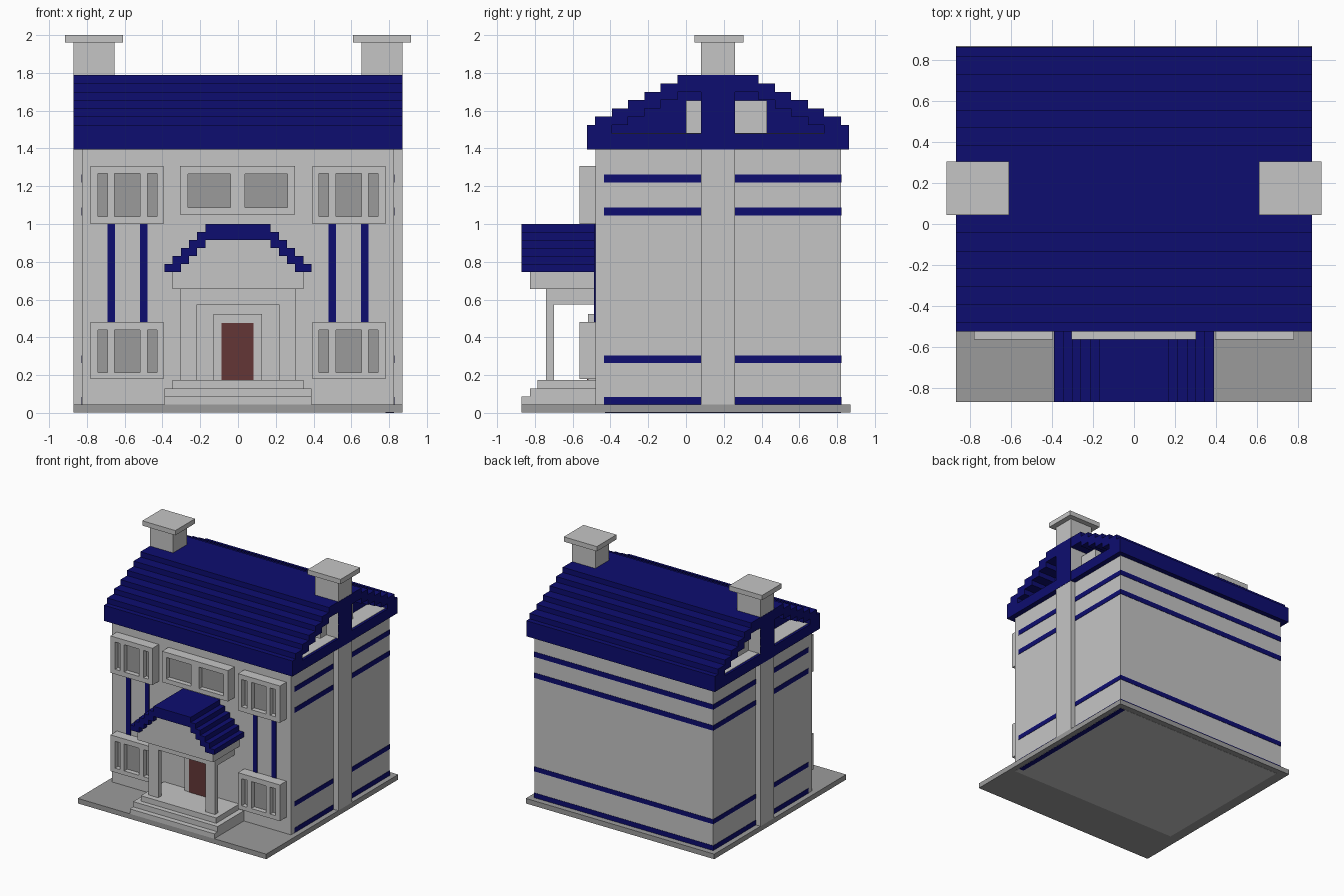
import bpy, bmesh
from mathutils import Vector

cube = bpy.data.objects.get("Cube")
if cube:
    bpy.data.objects.remove(cube, do_unlink=True)


def material(name, rgb):
    m = bpy.data.materials.new(name)
    m.diffuse_color = (*rgb, 1)
    m.use_nodes = True
    bsdf = m.node_tree.nodes["Principled BSDF"]
    bsdf.inputs["Base Color"].default_value = (*rgb, 1)
    bsdf.inputs["Roughness"].default_value = 0.8
    return m


STONE = material("light grey stone", (0.56, 0.56, 0.56))
DARK = material("mid grey", (0.33, 0.33, 0.33))
BLUE = material("navy blue", (0.004, 0.004, 0.16))
BROWN = material("door brown", (0.125, 0.037, 0.037))


def boxes(name, mat, spans):
    """One object from boxes given as (x0, x1, y0, y1, z0, z1)."""
    bm = bmesh.new()
    for x0, x1, y0, y1, z0, z1 in spans:
        for v in bmesh.ops.create_cube(bm, size=1)["verts"]:
            v.co = Vector((x0 if v.co.x < 0 else x1,
                           y0 if v.co.y < 0 else y1,
                           z0 if v.co.z < 0 else z1))
    mesh = bpy.data.meshes.new(name)
    bm.to_mesh(mesh)
    bm.free()
    mesh.materials.append(mat)
    ob = bpy.data.objects.new(name, mesh)
    bpy.context.collection.objects.link(ob)
    return ob


def mirrored(spans):
    return spans + [(-b, -a, *rest) for a, b, *rest in spans]


FRONT, BACK, SIDE = -0.48, 0.82, 0.825

# Ground slab, with the house footprint showing underneath
boxes("ground_slab", DARK, [(-0.87, 0.87, -0.87, 0.87, 0.003, 0.045)])
boxes("house_footprint", STONE, [(-0.78, SIDE, FRONT, BACK, 0.0015, 0.004)])
boxes("footprint_stripe", BLUE, [(0.78, 0.825, -0.43, BACK, 0, 0.004)])

# Main walls and the blue string courses on the sides and back
boxes("walls", STONE, [(-SIDE, SIDE, FRONT, BACK, 0.04, 1.40)])
courses = []
for z0, z1 in ((0.045, 0.085), (0.265, 0.304), (1.045, 1.087), (1.22, 1.262)):
    courses += mirrored([(SIDE - 0.002, SIDE + 0.003, -0.435, BACK + 0.003, z0, z1)])
    courses.append((-SIDE, SIDE, BACK - 0.002, BACK + 0.003, z0, z1))
boxes("string_courses", BLUE, courses)

# Stepped main roof: solid core, open gable frames at both ends
MID = 0.169
CORE, END = 0.70, 0.87
bands = [  # bottom, top, outer half depth, half depth of gable opening
    (1.395, 1.48, 0.694, 0),
    (1.48, 1.525, 0.694, 0.562),
    (1.525, 1.57, 0.652, 0.477),
    (1.57, 1.612, 0.562, 0.388),
    (1.612, 1.656, 0.477, 0.303),
    (1.656, 1.70, 0.388, 0.214),
    (1.70, 1.745, 0.303, 0),
    (1.745, 1.788, 0.214, 0),
]
roof = []
for z0, z1, outer, inner in bands:
    if not inner:
        roof.append((-END, END, MID - outer, MID + outer, z0, z1))
        continue
    roof.append((-CORE, CORE, MID - outer, MID + outer, z0, z1))
    roof += mirrored([(CORE, END, MID - outer, MID - inner, z0, z1),
                      (CORE, END, MID + inner, MID + outer, z0, z1)])
boxes("main_roof", BLUE, roof)
boxes("gable_floors", STONE, mirrored([(CORE, 0.85, MID - 0.562, MID + 0.562, 1.475, 1.483)]))
boxes("gable_panels", STONE, mirrored([(CORE - 0.01, 0.76, 0.0, 0.43, 1.48, 1.655)]))
boxes("gable_posts", BLUE, mirrored([(0.866, 0.872, 0.08, 0.26, 1.395, 1.788)]))

# Chimneys running down the side walls
boxes("chimneys", STONE, mirrored([(0.655, 0.87, 0.08, 0.26, 0.045, 1.965)]))
boxes("chimney_caps", STONE, mirrored([(0.61, 0.915, 0.045, 0.305, 1.96, 2.0)]))


def window(name, x0, x1, z0, z1, panes, sill, head):
    """Projecting frame of bars around recessed panes."""
    y = -0.565
    bars = [(x0, x1, y, FRONT + 0.01, z0, sill), (x0, x1, y, FRONT + 0.01, head, z1)]
    edges = [x0] + [e for p in panes for e in p] + [x1]
    for a, b in zip(edges[::2], edges[1::2]):
        bars.append((a, b, y, FRONT + 0.01, sill, head))
    boxes(name + "_frame", STONE, bars)
    boxes(name + "_panes", DARK,
          [(a, b, -0.525, FRONT + 0.01, sill, head) for a, b in panes])


# Front windows
triple = [(0.43, 0.478), (0.518, 0.655), (0.692, 0.74)]
for side, s in (("left", 1), ("right", -1)):
    panes = sorted(tuple(sorted((a * s, b * s))) for a, b in triple)
    x0, x1 = sorted((0.395 * s, 0.782 * s))
    window(f"upper_{side}_window", x0, x1, 1.0, 1.308, panes, 1.04, 1.268)
    window(f"lower_{side}_window", x0, x1, 0.18, 0.482, panes, 0.215, 0.44)
window("center_window", -0.306, 0.303, 1.05, 1.308,
       [(-0.265, -0.04), (0.037, 0.262)], 1.087, 1.266)

# Blue strips linking the lower and upper windows
boxes("window_strips", BLUE, mirrored([
    (0.48, 0.518, FRONT - 0.006, FRONT + 0.002, 0.48, 1.0),
    (0.65, 0.692, FRONT - 0.006, FRONT + 0.002, 0.48, 1.0)]))

# Entrance steps, door surround and door
boxes("entrance_steps", STONE, [
    (-0.39, 0.39, -0.87, FRONT, 0.045, 0.086),
    (-0.39, 0.39, -0.826, FRONT, 0.086, 0.13),
    (-0.348, 0.348, -0.785, FRONT, 0.13, 0.175)])
boxes("door_surround", STONE, [(-0.13, 0.127, -0.52, FRONT, 0.175, 0.523)])
boxes("door", BROWN, [(-0.087, 0.083, -0.525, FRONT, 0.175, 0.477)])

# Porch: two columns, lintel, entablature
boxes("porch_columns", STONE, mirrored([(0.217, 0.306, -0.74, -0.70, 0.175, 0.58)]))
boxes("porch_lintel", STONE, [(-0.306, 0.306, -0.74, FRONT, 0.573, 0.657)])
boxes("porch_entablature", STONE, [(-0.348, 0.348, -0.826, FRONT, 0.655, 0.745)])

# Stepped porch roof with a stone infill set back behind its edge
widths = [0.39, 0.347, 0.303, 0.26, 0.216, 0.172]
porch, infill = [], []
for i, w in enumerate(widths):
    z0 = 0.745 + i * 0.0425
    z1 = z0 + 0.0425
    if i < 4:
        inner = widths[i + 2]
        porch += mirrored([(inner, w, -0.87, FRONT, z0, z1)])
        infill.append((-inner, inner, -0.826, FRONT, z0, z1))
    else:
        porch.append((-w, w, -0.87, FRONT, z0, z1))
boxes("porch_roof", BLUE, porch)
boxes("porch_infill", STONE, infill)
